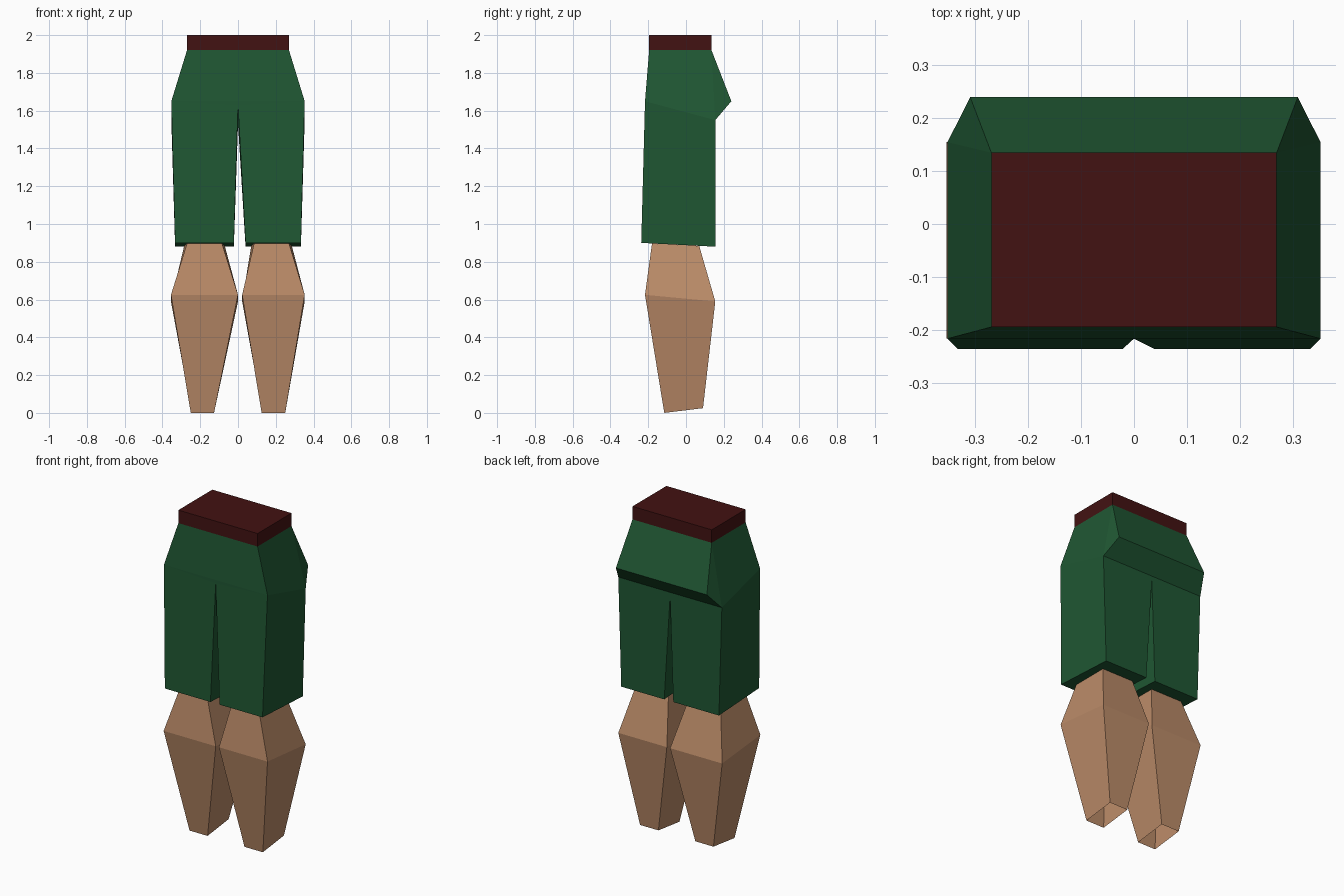
import bpy, bmesh

if "Cube" in bpy.data.objects:
    bpy.data.objects.remove(bpy.data.objects["Cube"])


def material(name, rgb):
    m = bpy.data.materials.new(name)
    m.diffuse_color = (*rgb, 1)
    m.use_nodes = True
    m.node_tree.nodes["Principled BSDF"].inputs["Base Color"].default_value = m.diffuse_color
    return m


GREEN = material("green cloth", (0.014, 0.095, 0.033))
BROWN = material("dark red belt", (0.055, 0.006, 0.006))
SKIN = material("skin", (0.50, 0.26, 0.14))


def make(name, verts, faces, mat):
    bm = bmesh.new()
    vs = [bm.verts.new(v) for v in verts]
    for f in faces:
        bm.faces.new([vs[i] for i in f])
    bmesh.ops.recalc_face_normals(bm, faces=bm.faces[:])
    mesh = bpy.data.meshes.new(name)
    bm.to_mesh(mesh)
    bm.free()
    mesh.materials.append(mat)
    ob = bpy.data.objects.new(name, mesh)
    bpy.context.collection.objects.link(ob)
    return ob


def ring(x0, x1, front, back, flare=0):
    """Four corners; front and back are (y, z), flare widens the back."""
    return [(x0, *front), (x1, *front), (x1 + flare, *back), (x0 - flare, *back)]


def loft(name, rings, mat, caps=False):
    verts = [v for r in rings for v in r]
    faces = [(4 * k + i, 4 * k + (i + 1) % 4, 4 * k + 4 + (i + 1) % 4, 4 * k + 4 + i)
             for k in range(len(rings) - 1) for i in range(4)]
    if caps:
        n = len(verts)
        faces += [(3, 2, 1, 0), (n - 4, n - 3, n - 2, n - 1)]
    return make(name, verts, faces, mat)


# Belt
loft("belt", [ring(-0.27, 0.27, (-0.195, z), (0.135, z)) for z in (1.92, 2.0)], BROWN, True)

# Shorts: waist, hips with the seat bulge, crotch and two square legs
waist = ring(-0.27, 0.27, (-0.195, 1.92), (0.135, 1.92))          # 0-3
hips = ring(-0.353, 0.353, (-0.217, 1.65), (0.155, 1.55))         # 4-7
bulge = [(0.31, 0.24, 1.65), (-0.31, 0.24, 1.65)]                 # 8-9
crotch = [(0, -0.217, 1.63), (0, 0.155, 1.53)]                    # 10-11
cuff_l = ring(-0.333, -0.022, (-0.237, 0.90), (0.155, 0.88))      # 12-15
cuff_r = ring(0.04, 0.333, (-0.237, 0.90), (0.155, 0.88))         # 16-19
faces = [
    (0, 4, 5), (0, 5, 1), (4, 10, 5),                   # front
    (1, 5, 6, 2), (0, 3, 7, 4),                         # hip sides
    (2, 6, 8), (3, 9, 7), (2, 8, 9, 3), (8, 6, 7, 9),   # seat bulge
    (6, 11, 7),                                         # back of crotch
    (4, 12, 13, 10), (10, 13, 14, 11), (11, 14, 15, 7), (7, 15, 12, 4),
    (10, 16, 17, 5), (5, 17, 18, 6), (6, 18, 19, 11), (11, 19, 16, 10),
    (12, 15, 14, 13), (16, 19, 18, 17),                 # cuff undersides
]
make("shorts", waist + hips + bulge + crotch + cuff_l + cuff_r, faces, GREEN)

# Lower legs: open tubes, widest at the calf
for name, top, calf, ankle in (
        ("left_leg", (-0.27, -0.085), (-0.355, 0.0), (-0.25, -0.127)),
        ("right_leg", (0.085, 0.27), (0.022, 0.353), (0.125, 0.25))):
    loft(name, [ring(*ankle, (-0.115, 0.0), (0.09, 0.025)),
                ring(*calf, (-0.217, 0.625), (0.155, 0.59)),
                ring(*top, (-0.18, 0.897), (0.07, 0.884), 0.015)], SKIN)
